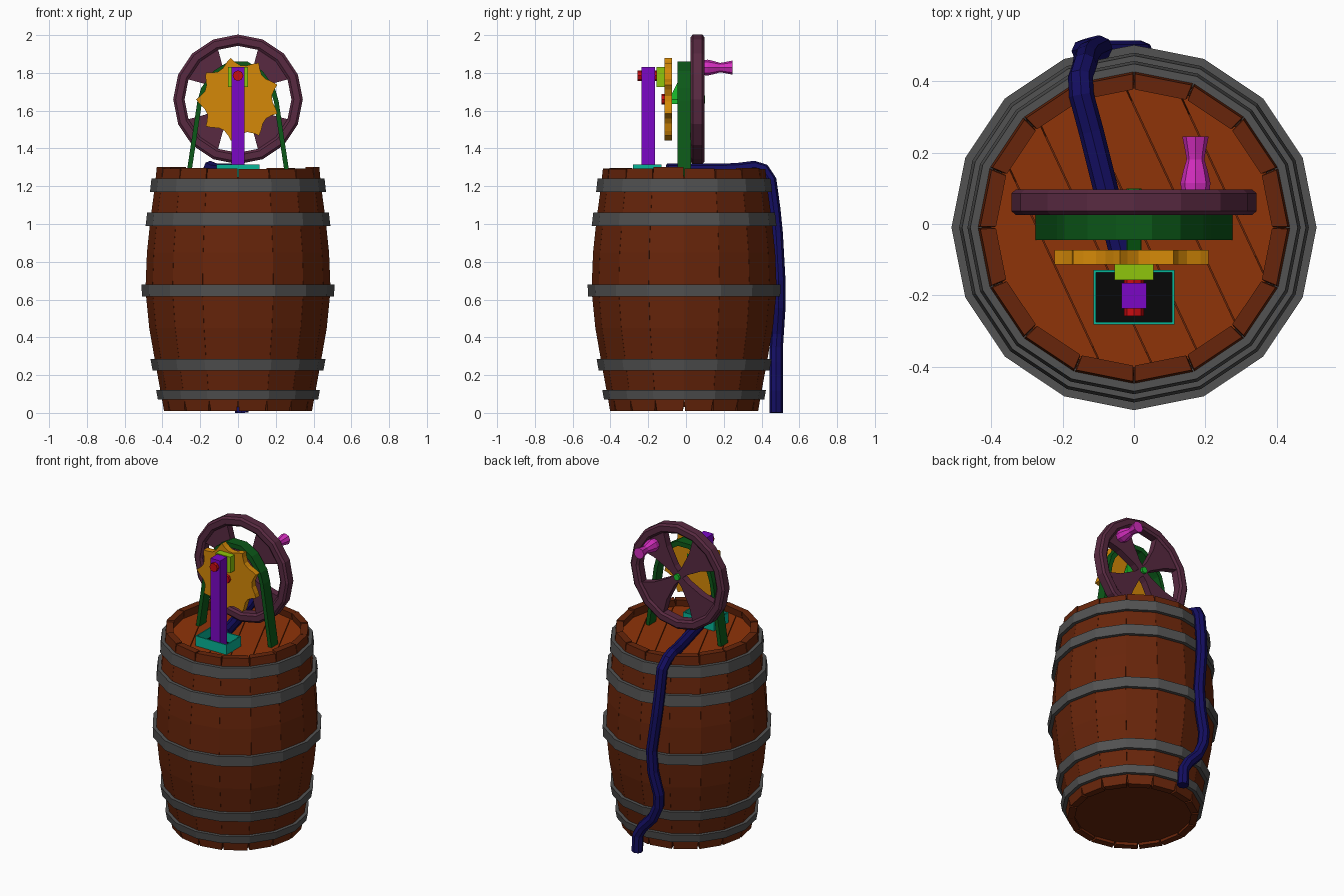
import bpy, bmesh, random
from math import sin, cos, pi, radians
from mathutils import Vector

if "Cube" in bpy.data.objects:
    bpy.data.objects.remove(bpy.data.objects["Cube"])

random.seed(4)
CY = -0.01          # barrel axis in y
N = 16              # staves / sides
HUB = 1.66          # wheel axis height


def mat(name, r, g, b):
    m = bpy.data.materials.new(name)
    m.diffuse_color = [min(1, (c / 255) ** 2.2 * 1.2) for c in (r, g, b)] + [1]
    m.use_nodes = True
    m.node_tree.nodes["Principled BSDF"].inputs["Base Color"].default_value = m.diffuse_color
    return m


WOOD = mat("stave_wood", 95, 38, 17)
LID = mat("lid_wood", 130, 50, 15)
IRON = mat("iron", 76, 76, 76)
PLUM = mat("plum", 82, 42, 62)
GREEN = mat("dark_green", 18, 82, 28)
BRIGHT = mat("bright_green", 30, 175, 45)
GOLD = mat("gold", 195, 125, 15)
PURPLE = mat("purple", 112, 14, 180)
LIME = mat("lime", 130, 180, 18)
RED = mat("red", 185, 18, 22)
TEAL = mat("teal", 15, 165, 138)
BLACK = mat("black", 14, 14, 14)
NAVY = mat("navy", 24, 20, 90)
PINK = mat("pink", 195, 45, 175)


def finish(name, bm, material):
    bmesh.ops.recalc_face_normals(bm, faces=bm.faces)
    me = bpy.data.meshes.new(name)
    bm.to_mesh(me)
    bm.free()
    me.materials.append(material)
    ob = bpy.data.objects.new(name, me)
    bpy.context.collection.objects.link(ob)
    return ob


def loft(bm, loops, close=False, caps=True):
    """Join successive vertex loops with quads."""
    rings = [[bm.verts.new(p) for p in lp] for lp in loops]
    n = len(rings[0])
    pairs = list(zip(rings, rings[1:])) + ([(rings[-1], rings[0])] if close else [])
    for a, b in pairs:
        for i in range(n):
            j = (i + 1) % n
            bm.faces.new((a[i], a[j], b[j], b[i]))
    if caps and not close:
        bm.faces.new(rings[0])
        bm.faces.new(rings[-1])


def lathe(name, profile, n, material, axis="Z", origin=(0, 0, 0), close=False):
    """Revolve (radius, height) points around z or y."""
    bm = bmesh.new()
    o = Vector(origin)
    loops = []
    for r, h in profile:
        ang = [2 * pi * i / n for i in range(n)]
        loops.append([o + Vector((r * cos(a), r * sin(a), h) if axis == "Z"
                                 else (r * cos(a), h, r * sin(a))) for a in ang])
    loft(bm, loops, close)
    return finish(name, bm, material)


def prism(name, polys, y0, y1, material):
    """Extrude (x, z) outlines along y."""
    bm = bmesh.new()
    for poly in polys:
        loft(bm, [[(x, y, z) for x, z in poly] for y in (y0, y1)])
    return finish(name, bm, material)


def box(name, x0, x1, y0, y1, z0, z1, material):
    return prism(name, [[(x0, z0), (x1, z0), (x1, z1), (x0, z1)]], y0, y1, material)


# Barrel staves, with notched ends
BULGE = [(.01, .392), (.07, .402), (.25, .435), (.45, .47), (.65, .49),
         (.85, .482), (1.03, .463), (1.2, .44), (1.3, .43)]


def radius(z):
    for (z0, r0), (z1, r1) in zip(BULGE, BULGE[1:]):
        if z <= z1:
            return r0 + (r1 - r0) * (z - z0) / (z1 - z0)
    return BULGE[-1][1]


bm = bmesh.new()
for i in range(N):
    top = random.uniform(-.01, .004)
    loops = []
    for k, (z, r) in enumerate(BULGE):
        gap = .016 if k == 0 else .008 if k == len(BULGE) - 1 else .001
        a0, a1 = 2 * pi * i / N + gap, 2 * pi * (i + 1) / N - gap
        zz = z + top if k == len(BULGE) - 1 else z
        loops.append([(q * cos(a), CY + q * sin(a), zz)
                      for q, a in ((r, a0), (r, a1), (r - .044, a1), (r - .044, a0))])
    loft(bm, loops)
finish("barrel_staves", bm, WOOD)

# Iron hoops
for k, (z0, z1) in enumerate([(.07, .12), (.225, .285), (.615, .68), (.99, 1.06), (1.17, 1.24)]):
    lo, hi = radius(z0), radius(z1)
    lathe(f"hoop_{k + 1}", [(lo - .01, z0), (lo + .022, z0), (hi + .022, z1), (hi - .01, z1)],
          N, IRON, origin=(0, CY, 0), close=True)

# Barrel bottom and planked lid
lathe("barrel_bottom", [(.37, .03), (.38, .06)], N, WOOD, origin=(0, CY, 0))
bm = bmesh.new()
across = Vector((.9, .42, 0)).normalized()
edges = [-.5, -.25, -.12, .01, .14, .27, .5]
for s0, s1 in zip(edges, edges[1:]):
    part = bmesh.new()
    loft(part, [[(.4 * cos(2 * pi * i / N), CY + .4 * sin(2 * pi * i / N), z) for i in range(N)]
                for z in (1.215, 1.25)])
    for s, sign in ((s0 + .0015, -1), (s1 - .0015, 1)):
        cut = bmesh.ops.bisect_plane(part, geom=part.verts[:] + part.edges[:] + part.faces[:],
                                     plane_co=across * s, plane_no=across * sign, clear_outer=True)
        rim = [e for e in cut["geom_cut"] if isinstance(e, bmesh.types.BMEdge)]
        if rim:
            bmesh.ops.holes_fill(part, edges=rim)
    tmp = bpy.data.meshes.new("plank")
    part.to_mesh(tmp)
    part.free()
    bm.from_mesh(tmp)
    bpy.data.meshes.remove(tmp)
finish("lid_planks", bm, LID)

# Hatch frame and dark opening in the lid
bm = bmesh.new()
loft(bm, [[(x * (.113 - t), -.205 + y * (.076 - t), z) for x, y in ((-1, -1), (1, -1), (1, 1), (-1, 1))]
          for t, z in ((0, 1.235), (0, 1.315), (.007, 1.315), (.007, 1.235))], close=True)
finish("hatch_frame", bm, TEAL)
box("hatch_opening", -.108, .108, -.276, -.134, 1.24, 1.254, BLACK)

# Rocker post, pin and sliding block
box("post", -.035, .035, -.236, -.165, 1.25, 1.83, PURPLE)
lathe("post_pin", [(.028, -.257), (.028, -.14)], 8, RED, "Y", (0, 0, 1.785))
box("slide_block", -.054, .054, -.157, -.108, 1.725, 1.83, LIME)

# Toothed cam disc
cam = []
for i in range(9):
    for f, r in ((0, .222), (.12, .2), (.35, .18), (.6, .183), (.85, .207)):
        a = radians(100) - 2 * pi * (i + f) / 9
        cam.append((r * cos(a), HUB + r * sin(a)))
prism("cam_disc", [cam], -.113, -.073, GOLD)

# Axle with end cap and gusset
lathe("axle", [(.021, -.12), (.021, .1)], 8, BRIGHT, "Y", (0, 0, HUB))
lathe("axle_cap", [(.028, -.13), (.028, -.112)], 8, RED, "Y", (0, 0, HUB))
bm = bmesh.new()
loft(bm, [[(x, -.04, 1.76), (x, -.04, 1.635), (x, -.074, 1.635), (x, -.074, 1.69)] for x in (-.02, .02)])
finish("axle_gusset", bm, BRIGHT)

# Arched strap bracket
half = [(.275, 1.25), (.215, 1.65), (.195, 1.72), (.13, 1.81), (.05, 1.86)]
inner = [(.25, 1.25), (.19, 1.65), (.17, 1.71), (.11, 1.785), (.04, 1.83)]
outline = half + [(-x, z) for x, z in reversed(half)]
outline += [(-x, z) for x, z in inner] + inner[::-1]
prism("arch_bracket", [outline], -.045, .026, GREEN)

# Flywheel rim, flared spokes and hub
lathe("flywheel_rim", [(.33, .025), (.343, .036), (.343, .086), (.33, .097),
                       (.296, .097), (.283, .086), (.283, .036), (.296, .025)],
      16, PLUM, "Y", (0, 0, HUB), close=True)
spokes = []
for k in range(4):
    a = radians(45 + 90 * k)
    d, t = Vector((cos(a), sin(a))), Vector((-sin(a), cos(a)))
    spokes.append([tuple(d * u + t * v + Vector((0, HUB))) for u, v in
                   ((0, -.022), (.06, -.026), (.18, -.065), (.272, -.118), (.29, 0),
                    (.272, .118), (.18, .065), (.06, .026), (0, .022))])
prism("flywheel_spokes", spokes, .038, .084, PLUM)

# Crank handle
lathe("crank_handle", [(.038, .08), (.042, .115), (.034, .15), (.025, .18), (.028, .2), (.037, .245)],
      8, PINK, "Y", (.172, 0, 1.828))

# Hose over the rim and down the back
path = [(-.03, -.1, 1.285), (-.055, 0, 1.285), (-.085, .12, 1.285), (-.12, .26, 1.287),
        (-.147, .36, 1.3), (-.15, .41, 1.285), (-.138, .445, 1.23), (-.134, .465, 1.08),
        (-.125, .478, .95), (-.095, .492, .7), (-.105, .492, .56), (-.14, .483, .42),
        (-.135, .478, .34), (-.095, .478, .25), (-.02, .478, .17), (.015, .478, .11), (.02, .478, 0)]
cu = bpy.data.curves.new("hose", "CURVE")
cu.dimensions = "3D"
cu.bevel_depth = .035
cu.bevel_resolution = 2
cu.use_fill_caps = True
sp = cu.splines.new("POLY")
sp.points.add(len(path) - 1)
for p, co in zip(sp.points, path):
    p.co = (*co, 1)
sp.use_smooth = False
cu.materials.append(NAVY)
bpy.context.collection.objects.link(bpy.data.objects.new("hose", cu))
